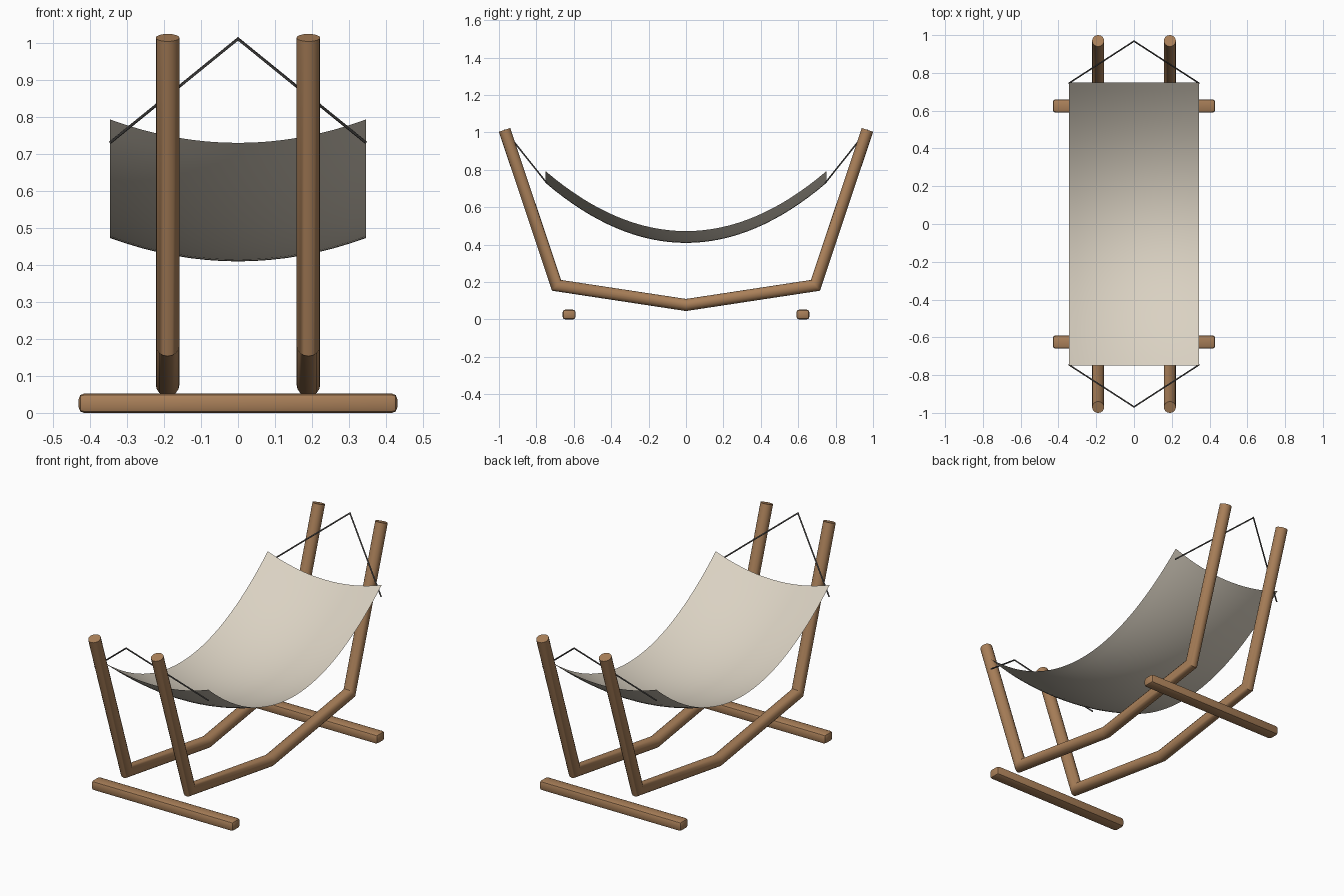
import bpy, bmesh, math
from mathutils import Vector

if "Cube" in bpy.data.objects:
    bpy.data.objects.remove(bpy.data.objects["Cube"])


def material(name, rgb):
    m = bpy.data.materials.new(name)
    m.diffuse_color = (*rgb, 1)
    m.use_nodes = True
    m.node_tree.nodes["Principled BSDF"].inputs["Base Color"].default_value = m.diffuse_color
    return m


WOOD = material("warm wood", (0.40, 0.215, 0.10))
CLOTH = material("cream cloth", (0.70, 0.64, 0.54))
ROPE = material("dark grey rope", (0.10, 0.095, 0.09))


def finish(bm, name, mat, angle=35):
    me = bpy.data.meshes.new(name)
    bm.to_mesh(me)
    bm.free()
    me.materials.append(mat)
    ob = bpy.data.objects.new(name, me)
    bpy.context.collection.objects.link(ob)
    bpy.ops.object.select_all(action='DESELECT')
    ob.select_set(True)
    bpy.context.view_layer.objects.active = ob
    bpy.ops.object.shade_smooth_by_angle(angle=math.radians(angle))
    return ob


def tube(name, points, radius, side, mat, sides=16):
    """Round bar along a planar path with mitred corners; side = path plane normal."""
    pts = [Vector(p) for p in points]
    side = Vector(side).normalized()
    bm = bmesh.new()
    rings = []
    for i, p in enumerate(pts):
        a = (p - pts[max(i - 1, 0)]).normalized()
        b = (pts[min(i + 1, len(pts) - 1)] - p).normalized()
        t = (a + b).normalized()
        mitre = 1 / t.dot(b if b.length else a)
        up = t.cross(side).normalized() * mitre
        rings.append([bm.verts.new(p + radius * (math.cos(k) * side + math.sin(k) * up))
                      for k in (2 * math.pi * j / sides for j in range(sides))])
    for r, s in zip(rings, rings[1:]):
        for j in range(sides):
            n = (j + 1) % sides
            bm.faces.new((r[j], r[n], s[n], s[j]))
    bm.faces.new(rings[0])
    bm.faces.new(rings[-1])
    bmesh.ops.recalc_face_normals(bm, faces=bm.faces)
    return finish(bm, name, mat)


# Bent side rails with upright posts at both ends
profile = [(-0.97, 1.013), (-0.692, 0.182), (0, 0.077), (0.692, 0.182), (0.97, 1.013)]
for label, x in (("left", -0.19), ("right", 0.19)):
    tube(label + "_rail", [(x, y, z) for y, z in profile], 0.032, (1, 0, 0), WOOD)

# Chamfered floor bars
for label, y in (("front", -0.625), ("back", 0.625)):
    bm = bmesh.new()
    bmesh.ops.create_cube(bm, size=1)
    for v in bm.verts:
        v.co = (v.co.x * 0.86, y + v.co.y * 0.07, 0.026 + v.co.z * 0.052)
    bmesh.ops.bevel(bm, geom=bm.edges[:], offset=0.014, segments=2,
                    profile=0.5, affect='EDGES')
    finish(bm, label + "_floor_bar", WOOD)

# Sagging cloth sling
bm = bmesh.new()
bmesh.ops.create_grid(bm, x_segments=16, y_segments=32, size=1)
for v in bm.verts:
    u, w = v.co.x, v.co.y
    v.co = (0.345 * u, 0.75 * w, 0.409 + 0.32 * w * w + 0.063 * u * u)
finish(bm, "cloth_sling", CLOTH, 60)

# Hanging ropes, a peak at each end
for label, s in (("front", -1), ("back", 1)):
    path = [(-0.345, s * 0.745, 0.73), (0, s * 0.968, 1.01), (0.345, s * 0.745, 0.73)]
    normal = (Vector(path[1]) - Vector(path[0])).cross(Vector(path[2]) - Vector(path[1]))
    tube(label + "_rope", path, 0.004, normal, ROPE, 8)
